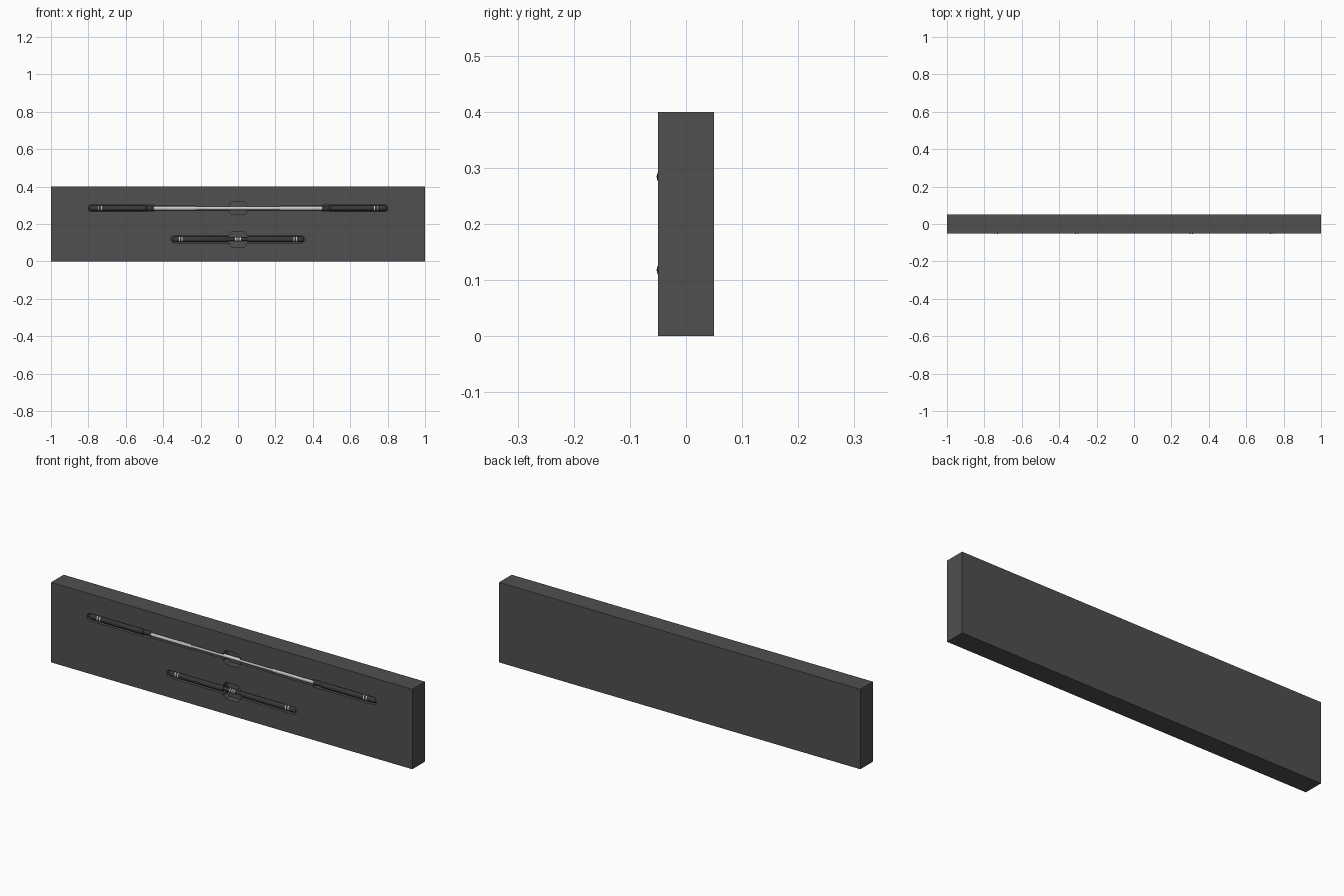
import bpy, bmesh, math

if "Cube" in bpy.data.objects:
    bpy.data.objects.remove(bpy.data.objects["Cube"])

def material(name, v):
    m = bpy.data.materials.new(name)
    m.diffuse_color = (v, v, v, 1)
    m.use_nodes = True
    m.node_tree.nodes["Principled BSDF"].inputs["Base Color"].default_value = m.diffuse_color
    return m

CASE = material("dark grey foam", 0.08)
GRIP = material("black grip", 0.04)
METAL = material("silver metal", 0.6)
UPPER_Z, LOWER_Z, ROD_Y = 0.284, 0.118, -0.037

def finish(bm, name, mat, smooth=False):
    bmesh.ops.recalc_face_normals(bm, faces=bm.faces)
    me = bpy.data.meshes.new(name)
    bm.to_mesh(me)
    bm.free()
    me.materials.append(mat)
    ob = bpy.data.objects.new(name, me)
    bpy.context.collection.objects.link(ob)
    bpy.ops.object.select_all(action='DESELECT')
    ob.select_set(True)
    bpy.context.view_layer.objects.active = ob
    if smooth:
        bpy.ops.object.shade_smooth_by_angle(angle=math.radians(35))
    return ob

def prism(name, quarter, z, floor_y):
    """Outline given for the +x +z quarter, mirrored, extruded front to floor."""
    right = quarter + [(x, -h) for x, h in reversed(quarter)]
    outline = right + [(-x, h) for x, h in reversed(right)]
    bm = bmesh.new()
    face = bm.faces.new([bm.verts.new((x, -0.08, z + h)) for x, h in outline])
    ext = bmesh.ops.extrude_face_region(bm, geom=[face])
    for v in ext["geom"]:
        if isinstance(v, bmesh.types.BMVert):
            v.co.y = floor_y
    return finish(bm, name, CASE)

def lathe(name, profile, z, mat, side=1, n=24):
    """Turn an (x, radius) profile about the rod axis."""
    bm = bmesh.new()
    rings = [[bm.verts.new((side * x, ROD_Y + r * math.cos(2 * math.pi * i / n),
                            z + r * math.sin(2 * math.pi * i / n)))
              for i in range(n)] for x, r in profile]
    for a, b in zip(rings, rings[1:]):
        for i in range(n):
            j = (i + 1) % n
            bm.faces.new((a[i], a[j], b[j], b[i]))
    bm.faces.new(rings[0])
    bm.faces.new(rings[-1])
    return finish(bm, name, mat, True)

# Case block
bm = bmesh.new()
bmesh.ops.create_cube(bm, size=1)
for v in bm.verts:
    v.co = (v.co.x * 2, v.co.y * 0.1, v.co.z * 0.4 + 0.2)
case = finish(bm, "case", CASE)

# Recesses: stepped upper slot, plain lower slot, chamfered finger notches
H = 0.0185
def rounded_end(x):
    return [(x - 0.012, H), (x - 0.004, H - 0.004), (x, H - 0.011)]
cutters = [
    prism("upper_slot", [(0.225, 0.0105), (0.225, 0.013), (0.45, 0.013), (0.45, H)]
          + rounded_end(0.8), UPPER_Z, -0.02),
    prism("lower_slot", rounded_end(0.357), LOWER_Z, -0.02),
    prism("upper_notch", [(0.032, 0.034), (0.046, 0.021)], UPPER_Z, -0.018),
    prism("lower_notch", [(0.032, 0.042), (0.046, 0.027)], LOWER_Z, -0.018),
]
for c in cutters:
    bpy.context.view_layer.objects.active = case
    mod = case.modifiers.new("cut", 'BOOLEAN')
    mod.operation, mod.solver, mod.object = 'DIFFERENCE', 'EXACT', c
    bpy.ops.object.modifier_apply(modifier=mod.name)
    bpy.data.objects.remove(c)

# Metal shafts
lathe("upper_inner_shaft", [(-0.225, 0.0085), (0.225, 0.0085)], UPPER_Z, METAL)
lathe("lower_joint", [(-0.05, 0.009), (0.05, 0.009)], LOWER_Z, GRIP)
for x in (-0.012, 0.0, 0.012):
    lathe("lower_joint_ring", [(x - 0.003, 0.0125), (x + 0.003, 0.0125)], LOWER_Z, METAL)

# Grips, outer shafts and end rings, mirrored left and right
for s, side in ((1, "right"), (-1, "left")):
    lathe("upper_outer_shaft_" + side, [(0.225, 0.011), (0.45, 0.011)], UPPER_Z, METAL, s)
    lathe("upper_grip_" + side, [(0.45, 0.0125), (0.49, 0.0125), (0.492, 0.015),
          (0.785, 0.015), (0.793, 0.011), (0.796, 0.006)], UPPER_Z, GRIP, s)
    lathe("lower_grip_" + side, [(0.05, 0.0125), (0.054, 0.015), (0.343, 0.015),
          (0.35, 0.011), (0.353, 0.006)], LOWER_Z, GRIP, s)
    for z, x0, label in ((UPPER_Z, 0.728, "upper"), (LOWER_Z, 0.296, "lower")):
        for k in range(2):
            x = x0 + k * 0.014
            lathe(label + "_grip_ring_" + side, [(x, 0.0154), (x + 0.005, 0.0154)],
                  z, METAL, s)
